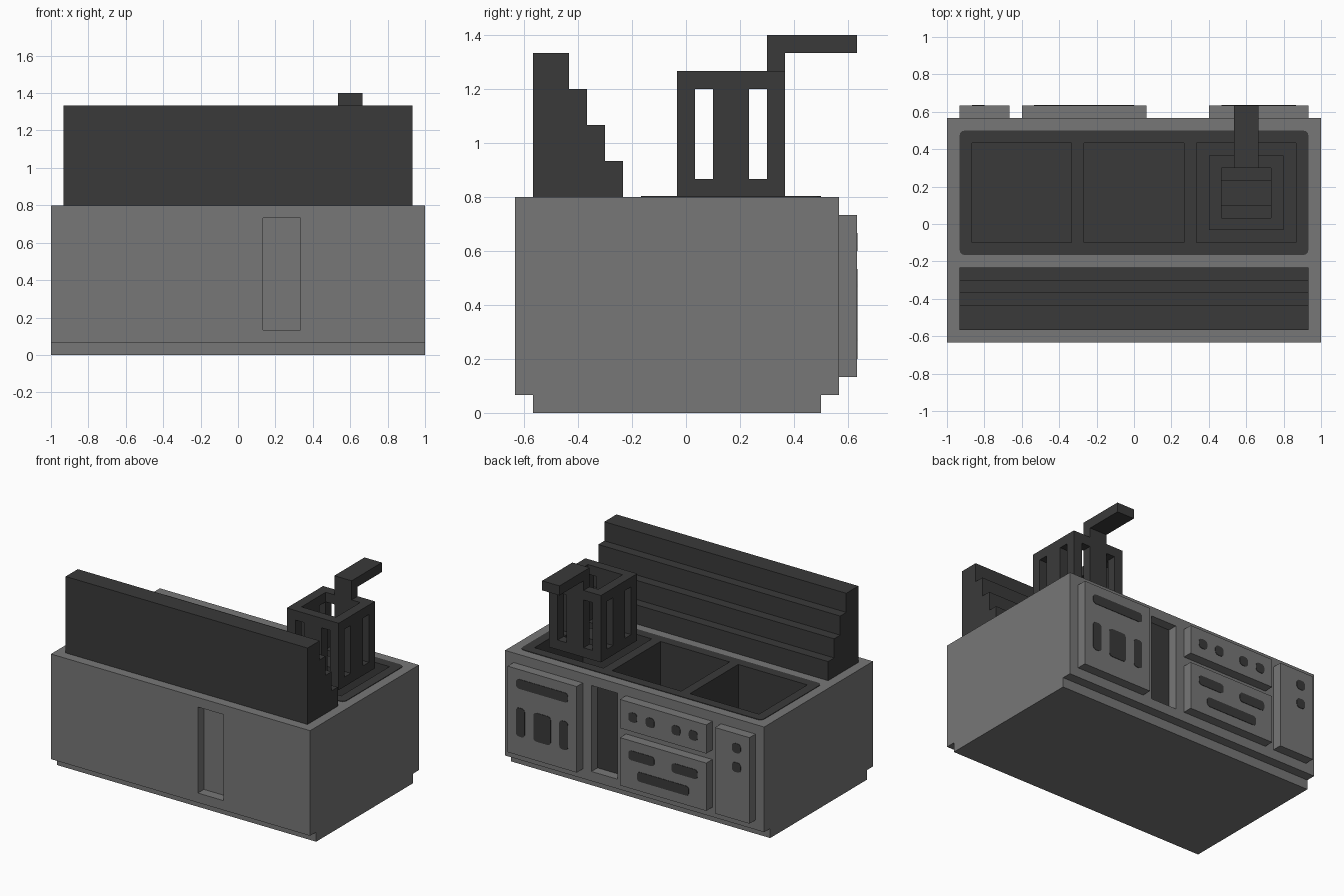
import bpy, bmesh, math
from mathutils import Matrix

U = 1 / 15  # building module: every part sits on this grid

cube = bpy.data.objects.get("Cube")
if cube:
    bpy.data.objects.remove(cube, do_unlink=True)


def material(name, v):
    m = bpy.data.materials.new(name)
    m.use_nodes = True
    m.diffuse_color = (v, v, v, 1)
    bsdf = next(n for n in m.node_tree.nodes if n.type == 'BSDF_PRINCIPLED')
    bsdf.inputs["Base Color"].default_value = (v, v, v, 1)
    return m


GREY = material("mid grey", 0.185)
DARK = material("dark grey", 0.042)


def make(name, bm, *mats):
    bmesh.ops.recalc_face_normals(bm, faces=bm.faces)
    me = bpy.data.meshes.new(name)
    bm.to_mesh(me)
    bm.free()
    for m in mats:
        me.materials.append(m)
    ob = bpy.data.objects.new(name, me)
    bpy.context.collection.objects.link(ob)
    return ob


def boxes(name, specs, *mats):
    """Each spec is (x0, x1, y0, y1, z0, z1) in modules."""
    bm = bmesh.new()
    for x0, x1, y0, y1, z0, z1 in specs:
        mat = (Matrix.Translation(((x0 + x1) * U / 2, (y0 + y1) * U / 2, (z0 + z1) * U / 2))
               @ Matrix.Diagonal(((x1 - x0) * U, (y1 - y0) * U, (z1 - z0) * U, 1)))
        bmesh.ops.create_cube(bm, size=1, matrix=mat)
    return make(name, bm, *mats)


def prism(bm, pts, depth):
    """Extrude a closed outline of 3D points along a vector."""
    f = bm.faces.new([bm.verts.new(p) for p in pts])
    ext = bmesh.ops.extrude_face_region(bm, geom=[f], use_keep_orig=True)
    verts = [g for g in ext['geom'] if isinstance(g, bmesh.types.BMVert)]
    bmesh.ops.translate(bm, verts=verts, vec=depth)


def rounded(a0, a1, b0, b1, r, steps=3):
    """Outline of a rectangle with rounded corners."""
    pts = []
    corners = ((a1 - r, b1 - r), (a0 + r, b1 - r), (a0 + r, b0 + r), (a1 - r, b0 + r))
    for k, (ca, cb) in enumerate(corners):
        for s in range(steps + 1):
            t = math.pi / 2 * (k + s / steps)
            pts.append((ca + r * math.cos(t), cb + r * math.sin(t)))
    return pts


def cut(ob, specs):
    """Subtract boxes that do not overlap each other."""
    cutter = boxes("cutter", specs)
    cutter.hide_render = True
    mod = ob.modifiers.new("cut", 'BOOLEAN')
    mod.operation = 'DIFFERENCE'
    mod.solver = 'EXACT'
    mod.object = cutter
    bpy.context.view_layer.update()
    me = bpy.data.meshes.new_from_object(ob.evaluated_get(bpy.context.evaluated_depsgraph_get()))
    ob.modifiers.clear()
    ob.data = me
    bpy.data.objects.remove(cutter, do_unlink=True)


def extrude_profile(name, yz, half, mat, *more):
    bm = bmesh.new()
    prism(bm, [(-half * U, y * U, z * U) for y, z in yz], (2 * half * U, 0, 0))
    return make(name, bm, mat, *more)


# Cabinet body with a set-back plinth
body = extrude_profile("cabinet_body", [
    (-8.5, 0), (7.5, 0), (7.5, 1), (8.5, 1), (8.5, 12), (-9.5, 12), (-9.5, 1), (-8.5, 1)],
    15, GREY, DARK)

# Three basins in the top, and an upright recess front and back
basins = [(x, x + 8, -1.5, 6.5, 4, 14) for x in (-13, -4, 5)]
cut(body, basins + [(2, 5, -11, -8.5, 2, 11), (2, 5, 7.5, 10, 2, 11)])
for p in body.data.polygons:
    c = p.center / U
    in_basin = abs(c.x) < 13.5 and -2 < c.y < 7 and 3.5 < c.z < 11.9
    in_back_recess = p.normal.y > 0.9 and 7.2 < c.y < 7.8 and c.z > 1.5
    p.material_index = 1 if in_basin or in_back_recess else 0

# Dark worktop insert around the basins
bm = bmesh.new()
prism(bm, [(x, y, 12 * U) for x, y in rounded(-14 * U, 14 * U, -2.5 * U, 7.5 * U, 0.03)],
      (0, 0, 0.004))
worktop = make("worktop_insert", bm, DARK)
cut(worktop, basins)

# Stepped shelf along the front
extrude_profile("stepped_shelf", [
    (-8.5, 12), (-3.5, 12), (-3.5, 14), (-4.5, 14), (-4.5, 16), (-5.5, 16),
    (-5.5, 18), (-6.5, 18), (-6.5, 20), (-8.5, 20)], 14, DARK)

# Raised panels on the back
for name, x0, x1, z0, z1 in (("wide_panel", 6, 14, 2, 11), ("upper_panel", -9, 1, 8, 11),
                             ("lower_panel", -9, 1, 2, 7), ("narrow_panel", -14, -10, 2, 11)):
    boxes(name, [(x0, x1, 8.5, 9.5, z0, z1)], GREY)

# Thin dark vents, window and buttons on the panels: x0, x1, z0, z1
details = {
    "wide_panel_vents": [(7, 13, 9, 10), (12, 13, 4, 7), (9, 11, 4, 7), (7, 8, 4, 7)],
    "upper_panel_buttons": [(x, x + 1, 9, 10) for x in (-8, -6, -3, -1)],
    "lower_panel_vents": [(-3, 0, 5, 6), (-8, -5, 5, 6), (-7, -1, 3, 4)],
    "narrow_panel_buttons": [(-13, -12, 9, 10), (-13, -12, 7, 8)],
}
for name, rects in details.items():
    bm = bmesh.new()
    for x0, x1, z0, z1 in rects:
        outline = rounded(x0 * U, x1 * U, z0 * U, z1 * U, 0.022)
        prism(bm, [(x, 9.5 * U, z) for x, z in outline], (0, 0.003, 0))
    make(name, bm, DARK)

# Slotted basket over the third basin: hollow, then slots on every side and in the floor
basket = boxes("basket", [(6, 12, -0.5, 5.5, 12, 19)], DARK)
cut(basket, [(7, 11, 0.5, 4.5, 13, 20)])
cut(basket, [(5, 13, y, y + 1, 13, 18) for y in (0.5, 3.5)])
cut(basket, [(x, x + 1, -2, 7, 13, 18) for x in (7, 10)])
cut(basket, [(7, 11, y, y + 1, 11, 13.5) for y in (0.5, 3.5)])

# Cranked basket handle
bm = bmesh.new()
prism(bm, [(8 * U, y * U, z * U) for y, z in (
    (4.5, 19), (5.5, 19), (5.5, 20), (9.5, 20), (9.5, 21), (4.5, 21))], (2 * U, 0, 0))
make("basket_handle", bm, DARK)
